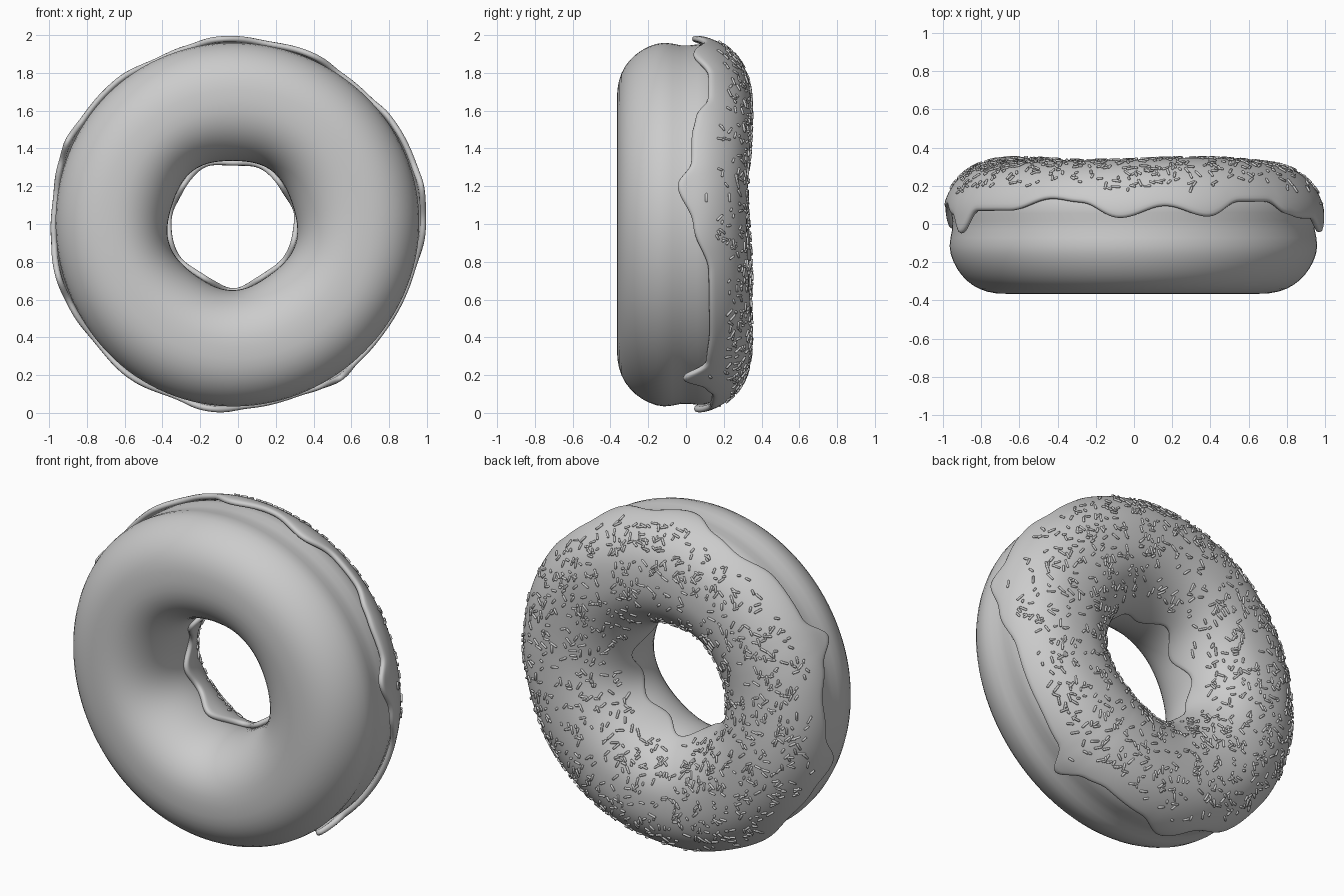
import bpy, bmesh, random
from math import sin, cos, pi, radians, degrees, asin, exp
from mathutils import Vector

if "Cube" in bpy.data.objects:
    bpy.data.objects.remove(bpy.data.objects["Cube"])

random.seed(7)
THICK = 0.033

# outer icing edge (angle, depth) and gentle height waves of the crown
EDGE = [(0, .04), (12, -.05), (19, .03), (28, .03), (35, .05), (43, .11), (55, .11), (66, .035),
        (80, .09), (94, .03), (106, .11), (116, .13), (130, .07), (146, .07), (154, -.06),
        (161, .05), (172, .1), (185, .08), (197, -.03), (206, .06), (220, .11), (235, .07),
        (250, .12), (262, .04), (274, .12), (290, .13), (298, .09), (304, -.03), (310, .1),
        (325, .12), (345, .12)]
CROWN = [(0, -.02), (60, .005), (108, -.01), (160, -.02), (205, .005), (252, -.01), (300, .005)]


def wave(table, theta):
    """Smooth periodic interpolation of (degree, value) pairs."""
    a = degrees(theta) % 360
    pts = table + [(360 + table[0][0], table[0][1])]
    for (a0, v0), (a1, v1) in zip(pts, pts[1:]):
        if a0 <= a <= a1:
            f = (1 - cos(pi * (a - a0) / (a1 - a0))) / 2
            return v0 + (v1 - v0) * f
    return pts[0][1]


def ring_point(theta, phi, waist=0.03, swell=0.0):
    """Point on the dough: theta runs round the ring, phi round its section."""
    c, s = cos(phi), sin(phi)
    y = -0.028 + 0.338 * s
    if c > 0:
        r = 0.65 + 0.328 * c ** 0.8 - waist * exp(-((y + 0.01) / 0.085) ** 2)
        r += 0.006 * sin(3 * theta + 1) * c
    else:
        r = 0.65 - 0.308 * abs(c) ** 0.9 + 0.008 * sin(5 * theta) * c
    y += wave(CROWN, theta) * max(0, s)
    r += swell
    return Vector((-0.008 + 0.022 * min(0, c) + r * cos(theta), y, 1.0 + r * sin(theta)))


def icing_limits(theta):
    outer = asin((wave(EDGE, theta) + 0.028) / 0.338)
    inner_y = 0.02 + 0.035 * sin(7 * theta) + 0.025 * sin(4 * theta + 1)
    return outer, pi - asin((inner_y + 0.028) / 0.338)


def icing_point(theta, t):
    lo, hi = icing_limits(theta)
    drip = max(0, 0.1 - wave(EDGE, theta)) / 0.15
    swell = 0.014 * drip * exp(-(t / 0.12) ** 2)
    return ring_point(theta, lo + (hi - lo) * t, 0.02, swell + 0.003)


def grid_object(name, func, nu, nv, closed_v):
    """Surface that closes round the ring, and optionally round the section."""
    bm = bmesh.new()
    rows = [[bm.verts.new(func(2 * pi * i / nu, j)) for j in range(nv)] for i in range(nu)]
    for i in range(nu):
        a, b = rows[i], rows[(i + 1) % nu]
        for j in range(nv if closed_v else nv - 1):
            k = (j + 1) % nv
            bm.faces.new((a[j], a[k], b[k], b[j]))
    return finish(name, bm)


def finish(name, bm):
    me = bpy.data.meshes.new(name)
    bm.to_mesh(me)
    bm.free()
    for p in me.polygons:
        p.use_smooth = True
    ob = bpy.data.objects.new(name, me)
    bpy.context.collection.objects.link(ob)
    return ob


# dough ring
grid_object("dough", lambda th, j: ring_point(th, 2 * pi * j / 48), 128, 48, True)

# icing shell with dripping edge
NV = 28
icing = grid_object("icing", lambda th, j: icing_point(th, j / (NV - 1)), 180, NV, False)
mesh = icing.data
# normals must face away from the section's core
p = mesh.polygons[NV // 2]
if p.normal.y < 0:
    mesh.flip_normals()
solid = icing.modifiers.new("thickness", 'SOLIDIFY')
solid.thickness = THICK
solid.offset = 1
sub = icing.modifiers.new("smooth", 'SUBSURF')
sub.levels = sub.render_levels = 1

# sprinkles: small capsules lying on the icing
bm = bmesh.new()
SIDES, RAD = 6, 0.0068
count = 0
while count < 1150:
    th, t = random.uniform(0, 2 * pi), random.uniform(0.12, 0.86)
    pos = icing_point(th, t)
    radius = (pos - Vector((0, pos.y, 1))).length
    if pos.y < 0.08 or random.random() > radius * min(1, 0.15 + (pos.y - 0.05) * 4):
        continue
    du = (icing_point(th + 0.01, t) - pos).normalized()
    dv = (icing_point(th, t + 0.01) - pos).normalized()
    n = du.cross(dv).normalized()
    if n.dot(pos - Vector((0.65 * cos(th), -0.03, 1 + 0.65 * sin(th)))) < 0:
        n = -n
    a = random.uniform(0, 2 * pi)
    d = du * cos(a) + n.cross(du) * sin(a)
    side = d.cross(n)
    half = random.choice((0.011, 0.016, 0.02, 0.024))
    mid = pos + n * (THICK + 0.003)
    rings = []
    for off, rr in ((-half, .5), (-half + .004, 1), (half - .004, 1), (half, .5)):
        rings.append([bm.verts.new(mid + d * off + (side * cos(2 * pi * k / SIDES)
                      + n * sin(2 * pi * k / SIDES)) * RAD * rr) for k in range(SIDES)])
    for r0, r1 in zip(rings, rings[1:]):
        for k in range(SIDES):
            m = (k + 1) % SIDES
            bm.faces.new((r0[k], r0[m], r1[m], r1[k]))
    bm.faces.new(rings[0][::-1])
    bm.faces.new(rings[-1])
    count += 1
bmesh.ops.recalc_face_normals(bm, faces=bm.faces)
finish("sprinkles", bm)
